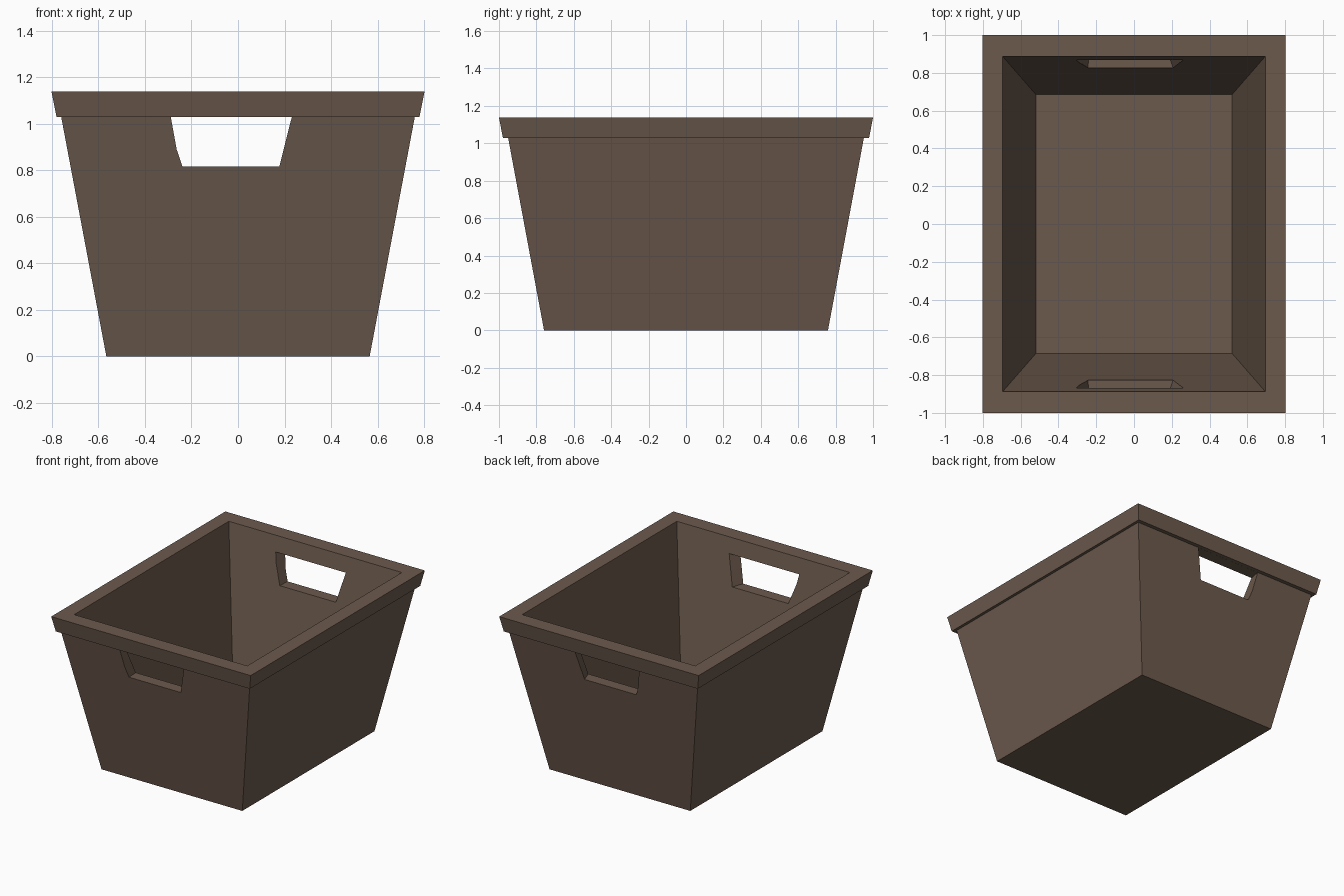
import bpy, bmesh

if "Cube" in bpy.data.objects:
    bpy.data.objects.remove(bpy.data.objects["Cube"])

brown = bpy.data.materials.new("brown")
brown.diffuse_color = (0.150, 0.102, 0.074, 1)
brown.use_nodes = True
brown.node_tree.nodes["Principled BSDF"].inputs["Base Color"].default_value = brown.diffuse_color


def loft(name, loops):
    """Closed solid through a list of four-point loops, capped at both ends."""
    bm = bmesh.new()
    rings = [[bm.verts.new(p) for p in loop] for loop in loops]
    for a, b in zip(rings, rings[1:]):
        for i in range(4):
            j = (i + 1) % 4
            bm.faces.new((a[i], a[j], b[j], b[i]))
    bm.faces.new(rings[0])
    bm.faces.new(rings[-1])
    bmesh.ops.recalc_face_normals(bm, faces=bm.faces[:])
    mesh = bpy.data.meshes.new(name)
    bm.to_mesh(mesh)
    bm.free()
    mesh.materials.append(brown)
    ob = bpy.data.objects.new(name, mesh)
    bpy.context.collection.objects.link(ob)
    return ob


def rect(x, y, z):
    return [(-x, -y, z), (x, -y, z), (x, y, z), (-x, y, z)]


# Tapered bin: outer wall, rim, inner wall and floor
storage_bin = loft("storage_bin", [
    rect(0.566, 0.759, 0), rect(0.76, 0.951, 1.029),
    rect(0.78, 0.979, 1.029), rect(0.802, 1.0, 1.139),
    rect(0.696, 0.888, 1.139), rect(0.519, 0.685, 0.06)])

# Handle openings through the front and back walls
for side, label in ((-1, "front"), (1, "back")):
    ends = []
    for y, bl, br, tl, tr in ((0.78, -0.246, 0.2235, -0.32, 0.29),
                              (1.0, -0.234, 0.1465, -0.28, 0.2145)):
        y *= side
        ends.append([(bl, y, 0.815), (br, y, 0.815),
                     (tr, y, 1.0285), (tl, y, 1.0285)])
    cutter = loft(label + "_handle_cutter", ends)
    cutter.hide_render = True
    cutter.display_type = 'WIRE'
    cut = storage_bin.modifiers.new(label + "_handle", 'BOOLEAN')
    cut.operation = 'DIFFERENCE'
    cut.solver = 'EXACT'
    cut.object = cutter
